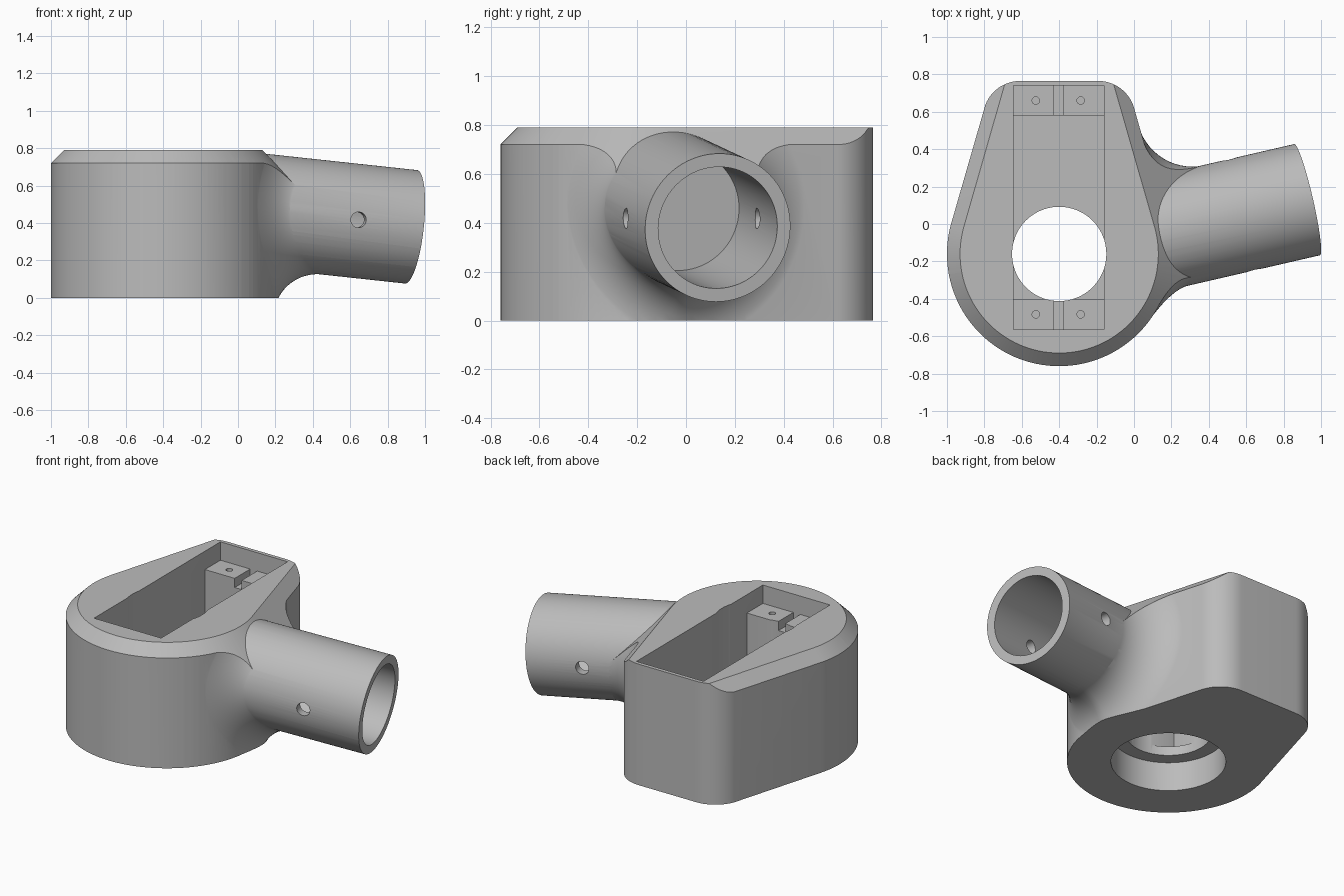
import bpy, bmesh
from math import sin, cos, tan, radians, pi
from mathutils import Vector

if "Cube" in bpy.data.objects:
    bpy.data.objects.remove(bpy.data.objects["Cube"])

grey = bpy.data.materials.new("plain_grey")
grey.use_nodes = True
grey.diffuse_color = (0.5, 0.5, 0.5, 1)
grey.node_tree.nodes["Principled BSDF"].inputs["Base Color"].default_value = (0.5, 0.5, 0.5, 1)

CENTRE = Vector((-0.4, -0.16))      # middle of the round end
RADIUS, TOP, BACK = 0.6, 0.79, 0.765
TAPER = radians(16)
SEGS = 96


def loft(name, rings, fans=None):
    """Skin a list of rings; caps are flat, or fans to two given points."""
    bm = bmesh.new()
    loops = [[bm.verts.new(p) for p in ring] for ring in rings]
    n = len(loops[0])
    for a, b in zip(loops, loops[1:]):
        for i in range(n):
            j = (i + 1) % n
            bm.faces.new((a[i], a[j], b[j], b[i]))
    for k, loop in enumerate((loops[0], loops[-1])):
        if fans:
            tip = bm.verts.new(fans[k])
            for i in range(n):
                bm.faces.new((loop[i], loop[(i + 1) % n], tip))
        else:
            bm.faces.new(loop)
    bmesh.ops.recalc_face_normals(bm, faces=bm.faces)
    mesh = bpy.data.meshes.new(name)
    bm.to_mesh(mesh)
    bm.free()
    mesh.materials.append(grey)
    obj = bpy.data.objects.new(name, mesh)
    bpy.context.collection.objects.link(obj)
    return obj


def rod(name, start, end, radius, segs=SEGS):
    axis = (end - start).normalized()
    side = axis.orthogonal().normalized()
    up = axis.cross(side)
    turns = [2 * pi * i / segs for i in range(segs)]
    return loft(name, [[p + radius * (side * cos(t) + up * sin(t)) for t in turns] for p in (start, end)])


def upright_rod(name, x, y, z0, z1, radius, segs=SEGS):
    return rod(name, Vector((x, y, z0)), Vector((x, y, z1)), radius, segs)


def arc(centre, radius, start, end, steps):
    span = [start + (end - start) * i / steps for i in range(steps + 1)]
    return [centre + radius * Vector((cos(a), sin(a))) for a in span]


def combine(target, other, operation):
    mod = target.modifiers.new(operation.lower(), "BOOLEAN")
    mod.object, mod.operation, mod.solver = other, operation, "EXACT"
    bpy.context.view_layer.objects.active = target
    bpy.ops.object.modifier_apply(modifier=mod.name)
    bpy.data.objects.remove(other)


# Body: round front, tapered sides, rounded back corners
corner = 0.2
cy = BACK - corner - CENTRE.y
cx = (RADIUS - corner - cy * sin(TAPER)) / cos(TAPER)
outline = (arc(CENTRE, RADIUS, pi - TAPER, 2 * pi + TAPER, 72)
           + arc(CENTRE + Vector((cx, cy)), corner, TAPER, pi / 2, 14)
           + arc(CENTRE + Vector((-cx, cy)), corner, pi / 2, pi - TAPER, 14)[:-1])
body = loft("housing", [[(p.x, p.y, z) for p in outline] for z in (-0.3, 1.2)])

# Tube axis frame
yaw, pitch = radians(13), radians(6)
axis = Vector((cos(yaw) * cos(pitch), sin(yaw) * cos(pitch), -sin(pitch)))
side = Vector((-sin(yaw), cos(yaw), 0))
up = axis.cross(side)
mouth = Vector((0.925, 0.13, 0.38))
TUBE = 0.305


def tube_point(depth, radius, turn):
    return mouth - axis * depth + radius * (side * cos(turn) + up * sin(turn))


def wall_distance(p):
    rel = p.xy - CENTRE
    if rel.dot(Vector((-sin(TAPER), cos(TAPER)))) > 0:
        return rel.dot(Vector((cos(TAPER), sin(TAPER)))) - RADIUS
    return rel.length - RADIUS


def wall_depth(radius, turn):
    low, high = 0.0, 1.2
    for _ in range(30):
        mid = (low + high) / 2
        if wall_distance(tube_point(mid, radius, turn)) > 0:
            low = mid
        else:
            high = mid
    return low


# Flared fillet between the tube and the body wall
steps = 14
rings = [[] for _ in range(steps + 2)]
for i in range(SEGS):
    turn = 2 * pi * i / SEGS
    size = 0.28 * (1 - 0.5 * max(0, -cos(turn)))
    for k in range(steps + 1):
        a = pi / 2 * k / steps
        radius = TUBE - 0.002 + size * (1 - sin(a))
        depth = wall_depth(radius, turn) - size * (1 - cos(a)) + 0.003
        if k == 0:
            rings[0].append(tube_point(depth + 0.08, radius, turn))
        rings[k + 1].append(tube_point(depth, radius, turn))
flare = loft("flare", rings, (mouth - axis * 1.1, mouth - axis * 0.5))
combine(body, flare, "UNION")

# Sloped envelope that trims top, bottom and the chamfered rim
envelope = []
for z in (0, TOP):
    r = RADIUS + 0.72 - z
    far = 1.1
    fx = (r - far * sin(TAPER)) / cos(TAPER)
    pts = arc(CENTRE, r, pi - TAPER, 2 * pi + TAPER, 72)
    pts += [CENTRE + Vector((fx, far)), CENTRE + Vector((-fx, far))]
    envelope.append([(p.x, p.y, z) for p in pts])
combine(body, loft("envelope", envelope), "INTERSECT")

# Tube with blind bore and cross hole
tube_rings = [[tube_point(s, TUBE, 2 * pi * i / SEGS) for i in range(SEGS)] for s in (0, 0.95)]
combine(body, loft("tube", tube_rings), "UNION")
combine(body, rod("bore", mouth + axis * 0.1, mouth - axis * 0.7, 0.25), "DIFFERENCE")
pin = mouth - axis * 0.36
combine(body, rod("cross_hole", pin - side * 0.45, pin + side * 0.36, 0.042, 32), "DIFFERENCE")

# Pocket with a raised mounting shelf at each end
front, back, shelf, floor = -0.565, 0.74, 0.67, 0.25
profile = [(front, shelf), (-0.4, shelf), (-0.4, floor), (0.58, floor),
           (0.58, shelf), (back, shelf), (back, 1), (front, 1)]
combine(body, loft("pocket", [[(x, y, z) for y, z in profile] for x in (-0.645, -0.16)]), "DIFFERENCE")
slot = [(front, 0.61), (back, 0.61), (back, 0.75), (front, 0.75)]
combine(body, loft("slot", [[(x, y, z) for y, z in slot] for x in (-0.43, -0.38)]), "DIFFERENCE")
for x in (-0.525, -0.285):
    for y in (-0.483, 0.66):
        combine(body, upright_rod("screw_hole", x, y, 0.45, 0.75, 0.02, 20), "DIFFERENCE")

# Round opening with a wider recess underneath
combine(body, upright_rod("opening", CENTRE.x, CENTRE.y, -0.1, 1, 0.252), "DIFFERENCE")
combine(body, upright_rod("recess", CENTRE.x, CENTRE.y, -0.1, 0.19, 0.34), "DIFFERENCE")

bpy.ops.object.select_all(action="DESELECT")
body.select_set(True)
bpy.context.view_layer.objects.active = body
bpy.ops.object.shade_smooth_by_angle(angle=radians(25))
